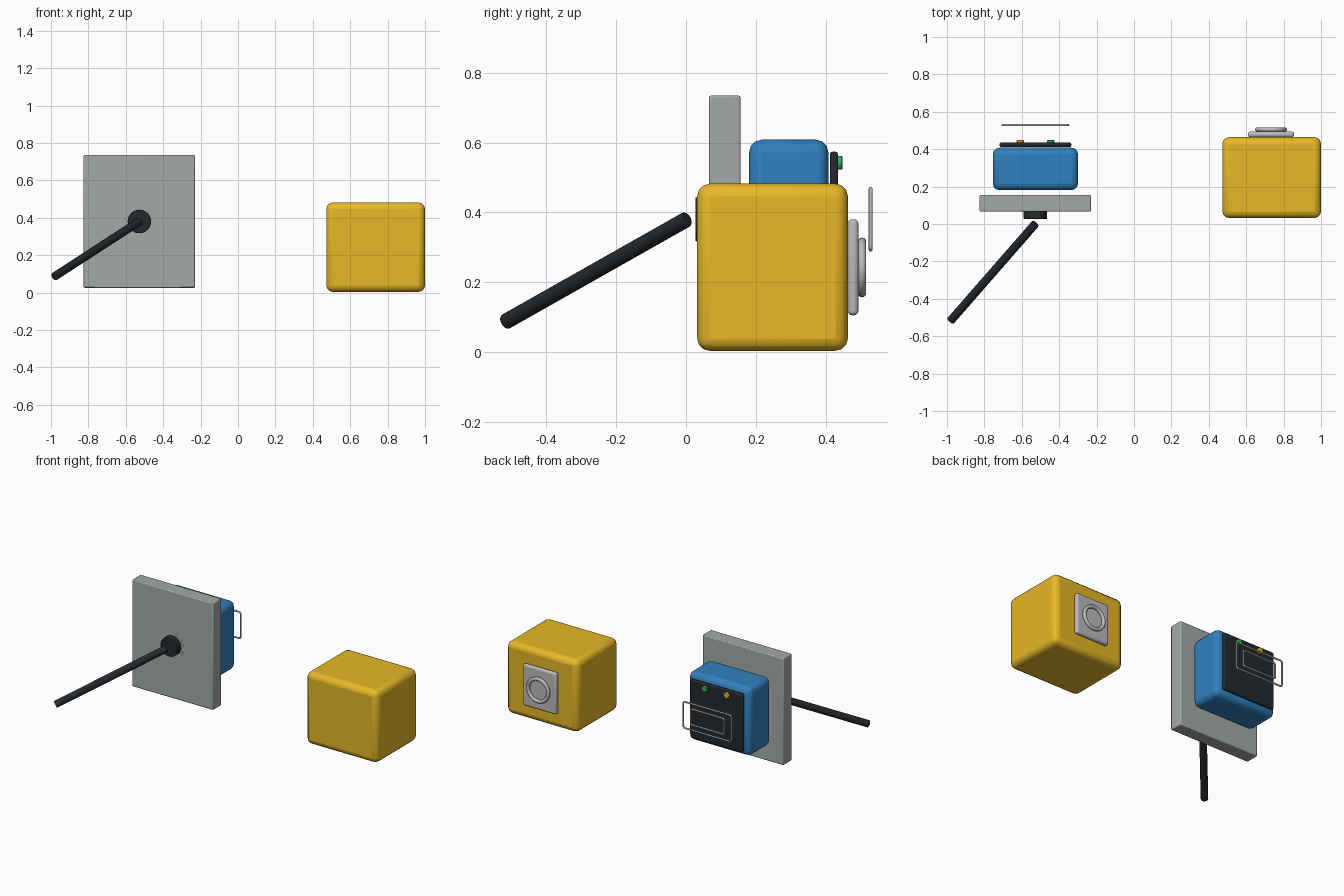
import bpy, math
from mathutils import Vector

if "Cube" in bpy.data.objects:
    bpy.data.objects.remove(bpy.data.objects["Cube"])


def material(name, rgb):
    m = bpy.data.materials.new(name)
    m.diffuse_color = (*rgb, 1)
    m.use_nodes = True
    m.node_tree.nodes["Principled BSDF"].inputs["Base Color"].default_value = m.diffuse_color
    return m


YELLOW = material("yellow", (0.80, 0.48, 0.02))
BLUE = material("blue", (0.03, 0.22, 0.52))
BLACK = material("black", (0.018, 0.022, 0.026))
GREY = material("grey", (0.37, 0.40, 0.39))
METAL = material("metal", (0.50, 0.50, 0.50))
GREEN = material("green", (0.03, 0.45, 0.10))
AMBER = material("amber", (0.75, 0.42, 0.03))


def finish(name, mat, bevel=0, segments=3):
    o = bpy.context.object
    o.name = name
    o.data.materials.append(mat)
    if bevel:
        b = o.modifiers.new("bevel", 'BEVEL')
        b.width, b.segments = bevel, segments
        b.limit_method = 'ANGLE'
    bpy.ops.object.shade_smooth_by_angle(angle=math.radians(35))
    return o


def box(name, mat, x, y, z, bevel, segments=3):
    bpy.ops.mesh.primitive_cube_add(size=1, location=[sum(r) / 2 for r in (x, y, z)])
    bpy.context.object.scale = [r[1] - r[0] for r in (x, y, z)]
    bpy.ops.object.transform_apply(location=False, rotation=False, scale=True)
    return finish(name, mat, bevel, segments)


def rod(name, mat, a, b, radius, bevel=0, sides=32):
    a, b = Vector(a), Vector(b)
    d = b - a
    bpy.ops.mesh.primitive_cylinder_add(vertices=sides, radius=radius, depth=d.length,
                                        location=(a + b) / 2,
                                        rotation=d.to_track_quat('Z', 'Y').to_euler())
    return finish(name, mat, bevel, 2)


def wire_frame(name, mat, cx, y, cz, w, h, r, thick):
    # closed rounded rectangle swept with a round section
    pts = []
    for i, (sx, sz) in enumerate(((1, 1), (-1, 1), (-1, -1), (1, -1))):
        for k in range(5):
            a = math.pi / 2 * (i + k / 4)
            pts.append((cx + sx * (w / 2 - r) + r * math.cos(a), y,
                        cz + sz * (h / 2 - r) + r * math.sin(a)))
    c = bpy.data.curves.new(name, 'CURVE')
    c.dimensions = '3D'
    c.bevel_depth, c.bevel_resolution = thick, 3
    s = c.splines.new('POLY')
    s.points.add(len(pts) - 1)
    for p, co in zip(s.points, pts):
        p.co = (*co, 1)
    s.use_cyclic_u = True
    c.materials.append(mat)
    bpy.context.collection.objects.link(bpy.data.objects.new(name, c))


# yellow case with latch plate and ring on its back
box("yellow_case", YELLOW, (0.472, 1.0), (0.032, 0.464), (0.003, 0.482), 0.036)
box("latch_plate", METAL, (0.61, 0.856), (0.464, 0.494), (0.105, 0.38), 0.012)
bpy.ops.mesh.primitive_torus_add(major_segments=40, minor_segments=12, major_radius=0.074,
                                 minor_radius=0.0115, location=(0.733, 0.505, 0.242),
                                 rotation=(math.pi / 2, 0, 0))
finish("latch_ring", METAL)

# wall plate with blue unit
CX, CZ = -0.527, 0.38
box("wall_plate", GREY, (-0.825, -0.23), (0.066, 0.156), (0.025, 0.735), 0.006, 2)
box("blue_housing", BLUE, (CX - 0.228, CX + 0.228), (0.181, 0.408), (0.153, 0.608), 0.036)
box("back_panel", BLACK, (CX - 0.192, CX + 0.192), (0.412, 0.436), (CZ - 0.194, CZ + 0.194), 0.009)

# indicator lights
for name, mat, x in (("green_light", GREEN, -0.446), ("amber_light", AMBER, -0.608)):
    rod(name, mat, (x, 0.434, 0.542), (x, 0.448, 0.542), 0.020, 0.003, 24)

# nested wire frames behind the panel
wire_frame("outer_wire", METAL, CX, 0.529, CZ, 0.352, 0.175, 0.012, 0.0055)
wire_frame("inner_wire", METAL, CX, 0.529, CZ, 0.245, 0.105, 0.010, 0.0055)

# hub, its seat and the slanted lever
rod("hub_seat", GREY, (CX, 0.0655, CZ), (CX, 0.08, CZ), 0.08)
rod("hub", BLACK, (CX, 0.027, CZ), (CX, 0.072, CZ), 0.063, 0.003)
rod("lever", BLACK, (CX, 0.002, CZ), (-0.981, -0.518, 0.086), 0.0225, 0.004, 24)

# centre the wire frames vertically on the plate
for o in bpy.data.objects:
    if o.name.endswith("_wire"):
        o.select_set(False)
